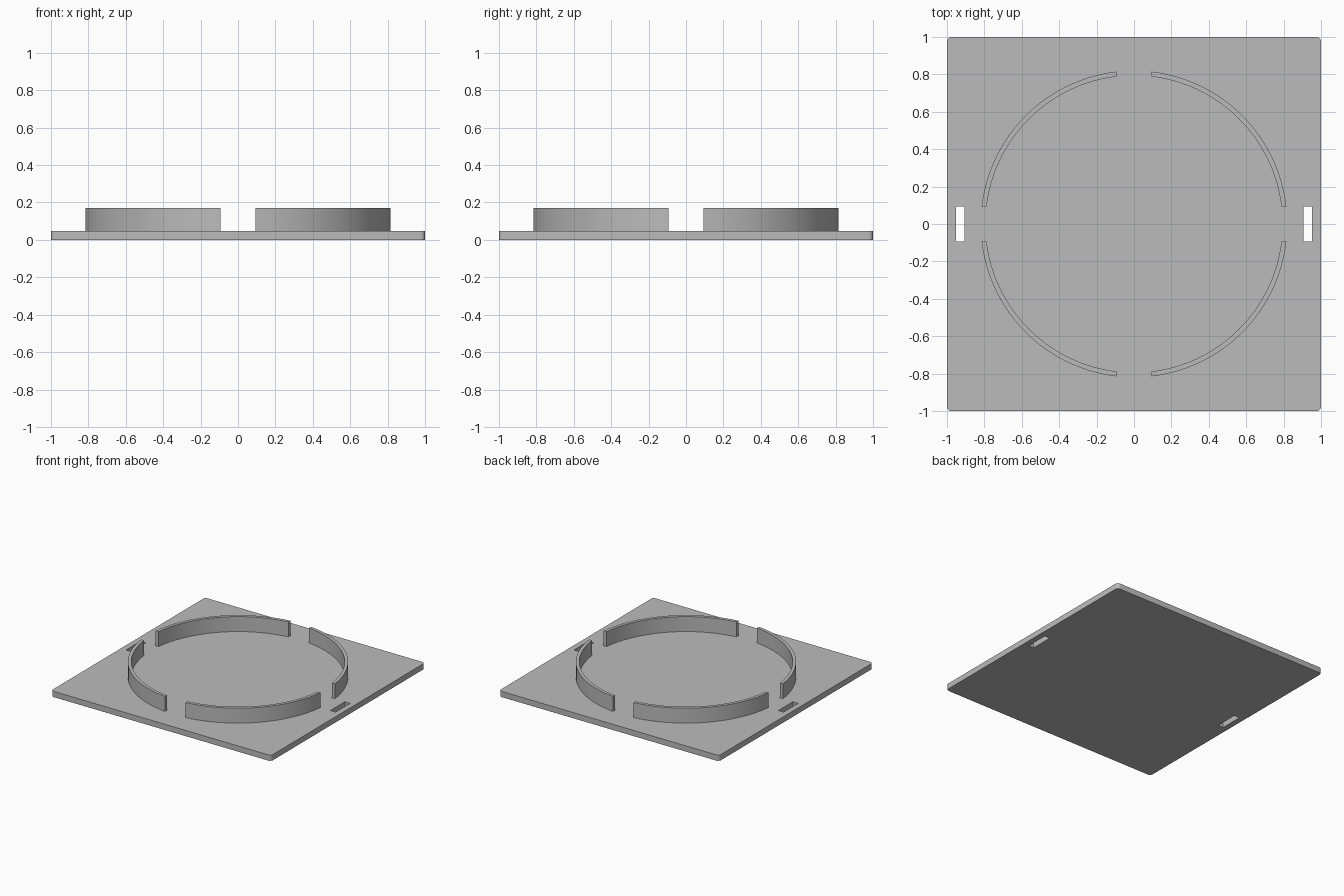
import bpy, bmesh, math

if "Cube" in bpy.data.objects:
    bpy.data.objects.remove(bpy.data.objects["Cube"], do_unlink=True)

PLATE_H, RIM_TOP = 0.047, 0.17
RIM_OUT, RIM_IN = 0.82, 0.794
GAP = 0.094          # half width of the rim gaps and half length of the slots
STEPS = 24

grey = bpy.data.materials.new("plain_grey")
grey.use_nodes = True
colour = (0.5, 0.5, 0.5, 1)
grey.diffuse_color = colour
grey.node_tree.nodes["Principled BSDF"].inputs["Base Color"].default_value = colour


def prism(name, outline, z0, z1):
    """Extrude a counter-clockwise outline from z0 to z1."""
    bm = bmesh.new()
    face = bm.faces.new([bm.verts.new((x, y, z0)) for x, y in outline])
    top = bmesh.ops.extrude_face_region(bm, geom=[face], use_keep_orig=True)
    verts = [g for g in top["geom"] if isinstance(g, bmesh.types.BMVert)]
    bmesh.ops.translate(bm, vec=(0, 0, z1 - z0), verts=verts)
    bmesh.ops.recalc_face_normals(bm, faces=bm.faces)
    mesh = bpy.data.meshes.new(name)
    bm.to_mesh(mesh)
    bm.free()
    mesh.materials.append(grey)
    obj = bpy.data.objects.new(name, mesh)
    bpy.context.collection.objects.link(obj)
    return obj


def smooth(obj):
    bpy.ops.object.select_all(action="DESELECT")
    obj.select_set(True)
    bpy.context.view_layer.objects.active = obj
    bpy.ops.object.shade_smooth_by_angle(angle=math.radians(30))


def arc(radius, start, end, steps, cx=0, cy=0):
    angles = [start + (end - start) * i / steps for i in range(steps + 1)]
    return [(cx + radius * math.cos(a), cy + radius * math.sin(a)) for a in angles]


# Square base plate with small rounded corners
r = 0.025
outline = []
for i, (sx, sy) in enumerate([(1, 1), (-1, 1), (-1, -1), (1, -1)]):
    a = i * math.pi / 2
    outline += arc(r, a, a + math.pi / 2, 6, sx * (1 - r), sy * (1 - r))
plate = prism("base_plate", outline, 0, PLATE_H)

# Strap slots cut through the left and right edges
for side in (-1, 1):
    x0, x1 = sorted((side * 0.905, side * 0.953))
    cutter = prism("slot_cutter", [(x0, -GAP), (x1, -GAP), (x1, GAP), (x0, GAP)],
                   -0.1, PLATE_H + 0.1)
    cutter.hide_render = True
    cut = plate.modifiers.new("slot", "BOOLEAN")
    cut.object, cut.operation, cut.solver = cutter, "DIFFERENCE", "EXACT"
    bpy.context.view_layer.objects.active = plate
    bpy.ops.object.modifier_apply(modifier=cut.name)
    bpy.data.objects.remove(cutter, do_unlink=True)
smooth(plate)

# Four raised rim segments, their ends parallel to the plate edges
a_out, a_in = math.asin(GAP / RIM_OUT), math.asin(GAP / RIM_IN)
quarter = (arc(RIM_OUT, a_out, math.pi / 2 - a_out, STEPS)
           + arc(RIM_IN, math.pi / 2 - a_in, a_in, STEPS))
for name in ("back_left", "back_right", "front_right", "front_left"):
    smooth(prism("rim_" + name, quarter, PLATE_H, RIM_TOP))
    quarter = [(-y, x) for x, y in quarter]
